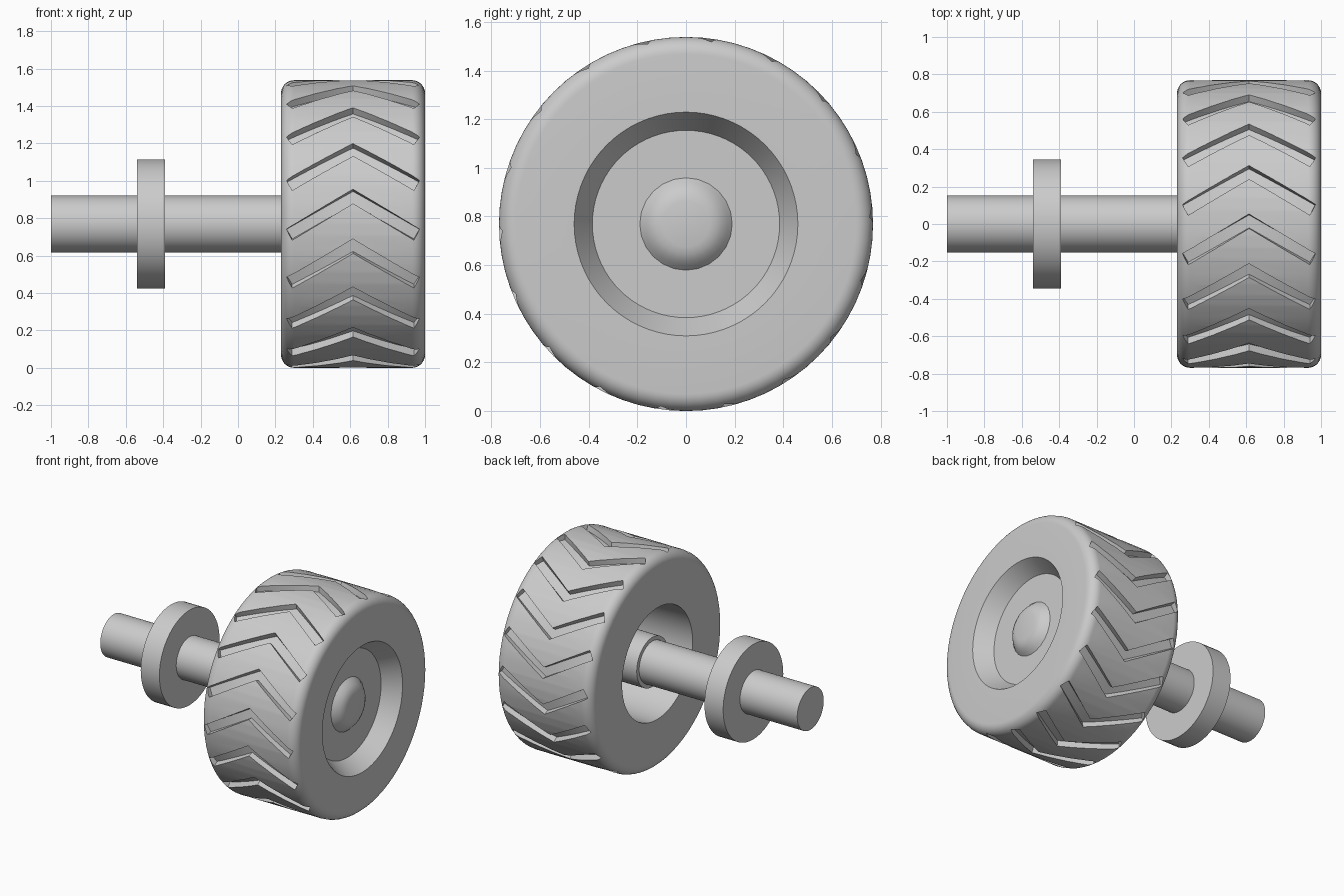
import bpy, bmesh
from math import sin, cos, pi, radians

if "Cube" in bpy.data.objects:
    bpy.data.objects.remove(bpy.data.objects["Cube"], do_unlink=True)

R = 0.769            # tyre radius, also the height of the axle line
BACK, FRONT = 0.23, 1.0
DISC = 0.88          # outer face of the recessed wheel disc
MID = (BACK + FRONT) / 2

grey = bpy.data.materials.new("plain_grey")
grey.use_nodes = True
grey.diffuse_color = (0.6, 0.6, 0.6, 1)
grey.node_tree.nodes["Principled BSDF"].inputs["Base Color"].default_value = (0.6, 0.6, 0.6, 1)


def point(x, r, angle):
    """Position at radius r around the axle, angle measured up from the front."""
    return (x, -r * cos(angle), R + r * sin(angle))


def finish(name, bm):
    bmesh.ops.remove_doubles(bm, verts=bm.verts, dist=1e-5)
    bmesh.ops.recalc_face_normals(bm, faces=bm.faces)
    mesh = bpy.data.meshes.new(name)
    bm.to_mesh(mesh)
    bm.free()
    mesh.materials.append(grey)
    ob = bpy.data.objects.new(name, mesh)
    bpy.context.collection.objects.link(ob)
    return ob


def smooth(ob):
    bpy.ops.object.select_all(action='DESELECT')
    ob.select_set(True)
    bpy.context.view_layer.objects.active = ob
    bpy.ops.object.shade_smooth_by_angle(angle=radians(20))


def loft(bm, rings, closed):
    """Skin a list of closed sections."""
    n = len(rings[0])
    count = len(rings) if closed else len(rings) - 1
    for i in range(count):
        a, b = rings[i], rings[(i + 1) % len(rings)]
        for j in range(n):
            k = (j + 1) % n
            bm.faces.new((a[j], a[k], b[k], b[j]))
    if not closed:
        bm.faces.new(rings[0])
        bm.faces.new(rings[-1])


def turned(name, profile, segments=64, closed=False):
    """Revolve (x, radius) points around the axle line."""
    bm = bmesh.new()
    rings = [[bm.verts.new(point(x, r, 2 * pi * s / segments)) for s in range(segments)]
             for x, r in profile]
    loft(bm, rings, closed)
    return finish(name, bm)


def shoulder(cx, radius, start, end, steps=8):
    angles = [radians(start + (end - start) * i / steps) for i in range(steps + 1)]
    return [(cx + radius * cos(a), R - radius + radius * sin(a)) for a in angles]


# Tyre with rounded shoulders and a dished outer opening
C = 0.07
tyre = turned("tyre",
              [(BACK, 0.405)]
              + shoulder(BACK + C, C, 180, 90)
              + shoulder(FRONT - C, C, 90, 0)
              + [(FRONT, 0.46), (DISC, 0.385)], 72, closed=True)

# Flat-bottomed chevron tread grooves
bm = bmesh.new()
SWEEP, STEPS, DEPTH, SPAN = 16, 6, 0.04, 0.355
# radius, angle at the middle, half length
section = [(R - DEPTH, 13.8, SPAN), (R + DEPTH, 14.2, SPAN),
           (R + DEPTH, 8.0, 0.325), (R - DEPTH, 8.4, 0.325)]
for n in range(18):
    rings = []
    for i in range(-STEPS, STEPS + 1):
        t = i / STEPS
        rings.append([bm.verts.new(point(MID + t * half, r, radians(
            20 * n + angle - SWEEP * abs(t) * half / SPAN)))
            for r, angle, half in section])
    loft(bm, rings, False)
cutter = finish("tread_cutter", bm)
cutter.hide_render = True

cut = tyre.modifiers.new("tread", 'BOOLEAN')
cut.operation = 'DIFFERENCE'
cut.solver = 'EXACT'
cut.object = cutter
bpy.context.view_layer.objects.active = tyre
bpy.ops.object.modifier_apply(modifier=cut.name)
bpy.data.objects.remove(cutter, do_unlink=True)
smooth(tyre)

# Wheel disc closing the outer side, and the domed hub cap
smooth(turned("wheel_disc", [(DISC - 0.04, 0.40), (DISC, 0.387)], 72))
smooth(turned("hub_cap", [(DISC - 0.02, 0.19), (DISC, 0.19), (DISC + 0.02, 0.172),
                          (DISC + 0.04, 0.15), (DISC + 0.053, 0.125),
                          (DISC + 0.06, 0.095)], 24))

# Hub sleeve inside the wheel
smooth(turned("hub_sleeve", [(0.27, 0.18), (DISC - 0.02, 0.18)]))

# Axle and its flange
smooth(turned("axle", [(-1, 0.152), (DISC - 0.02, 0.152)]))
smooth(turned("axle_flange", [(-0.54, 0.345), (-0.39, 0.345)]))
